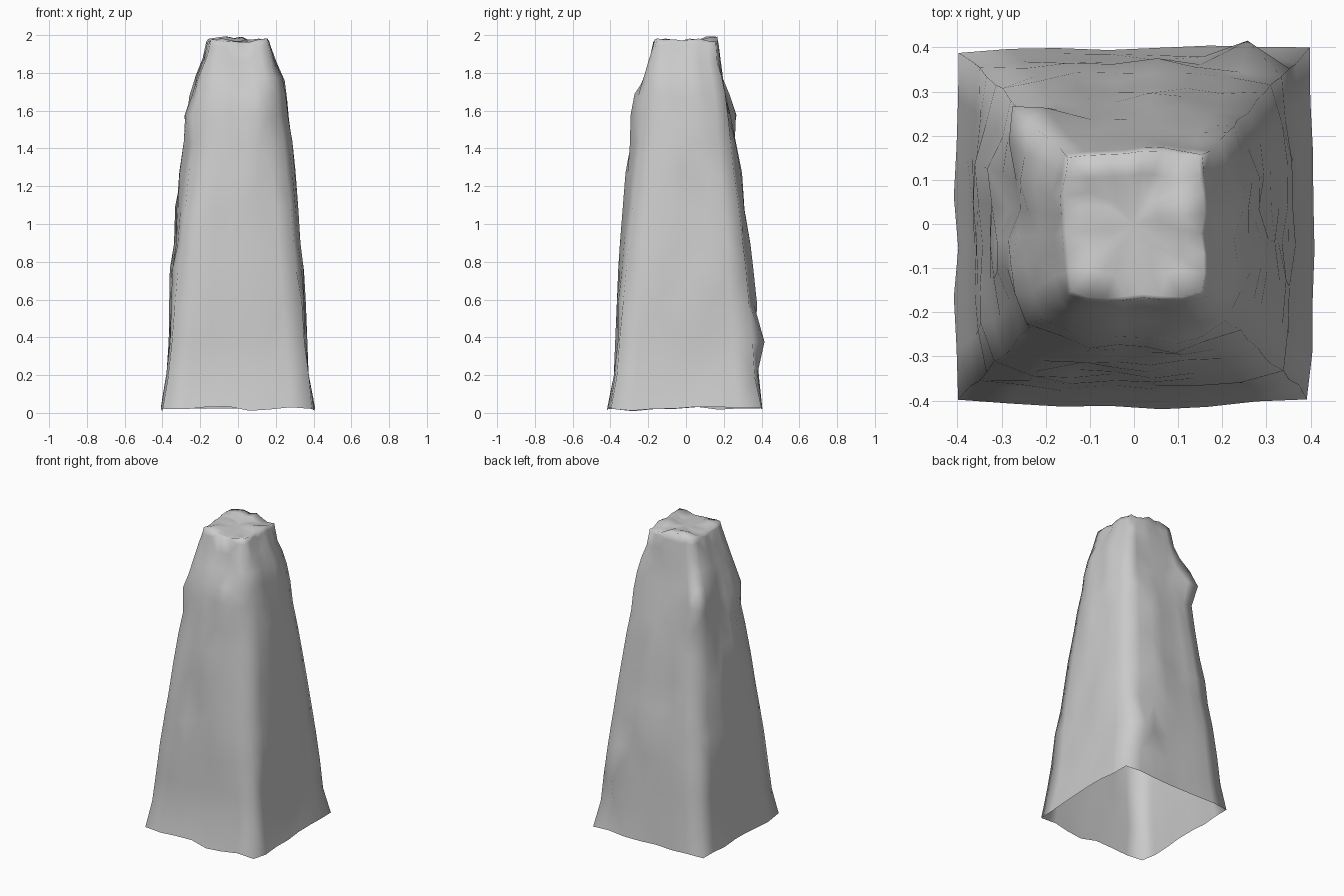
import bpy, bmesh, random
from mathutils import Vector, noise

if "Cube" in bpy.data.objects:
    bpy.data.objects.remove(bpy.data.objects["Cube"])

random.seed(4)
SEG = 7  # segments per side

# height, corner half width, then face distances: front, right, back, left
LEVELS = [
    (0.03, 0.395, 0.420, 0.410, 0.402, 0.411),
    (0.20, 0.370, 0.385, 0.375, 0.385, 0.380),
    (0.38, 0.352, 0.375, 0.365, 0.380, 0.368),
    (0.58, 0.333, 0.375, 0.362, 0.375, 0.368),
    (0.77, 0.315, 0.372, 0.370, 0.370, 0.370),
    (0.90, 0.300, 0.365, 0.345, 0.355, 0.342),
    (1.08, 0.278, 0.348, 0.330, 0.322, 0.338),
    (1.27, 0.257, 0.332, 0.315, 0.302, 0.322),
    (1.43, 0.240, 0.308, 0.302, 0.265, 0.304),
    (1.57, 0.226, 0.298, 0.284, 0.238, 0.282),
    (1.68, 0.212, 0.278, 0.265, 0.208, 0.268),
    (1.77, 0.195, 0.240, 0.245, 0.192, 0.235),
    (1.86, 0.172, 0.205, 0.205, 0.182, 0.200),
    (1.95, 0.157, 0.186, 0.172, 0.170, 0.170),
]
NORMALS = [Vector((0, -1, 0)), Vector((1, 0, 0)), Vector((0, 1, 0)), Vector((-1, 0, 0))]
# outcrops: centre, push, radius
OUTCROPS = [
    ((-0.225, 0.225, 1.59), (-0.05, 0.045, 0.02), 0.12),
    ((0.25, 0.37, 0.38), (0.01, 0.05, 0), 0.11),
    ((-0.24, -0.16, 1.55), (-0.025, 0.0, 0), 0.13),
]


def ring(level):
    """Rounded square ring with uneven, vertically streaked faces."""
    z, c, *dists = level
    pts = []
    for side, n in enumerate(NORMALS):
        tangent = Vector((-n.y, n.x, 0))
        for i in range(SEG):
            t = 2 * i / SEG - 1
            bulge = min(1.0, 1.3 * (1 - t * t))
            streak = noise.noise(Vector((side * 7 + t * 2.3, z * 1.6, 3)))
            d = c + (dists[side] - c) * bulge * (0.7 + 0.45 * streak)
            p = n * d + tangent * (c * t)
            p.z = z
            p += 0.012 * noise.noise_vector(p * 6)
            if z > 0.1:
                p.z += 0.015 * random.uniform(-1, 1)
            else:
                p.z = 0.024 + 0.025 * noise.noise(p * 5)
            for centre, push, r in OUTCROPS:
                f = max(0, 1 - (p - Vector(centre)).length / r)
                p += Vector(push) * min(1, f * 1.7)
            pts.append(p)
    return pts


bm = bmesh.new()
rings = [ring(l) for l in LEVELS]

# Crumbled top: shrinking rings with uneven height, higher at the back
top = rings[-1]
for scale in (0.95, 0.65, 0.33):
    inner = []
    for p in top:
        q = Vector((p.x * scale, p.y * scale, 1.970))
        q.z += 0.02 * noise.noise(q * 12)
        if q.y > 0.08 and q.x < 0.03:
            q.z += 0.018
        q.z = min(q.z, 2.0)
        inner.append(q)
    rings.append(inner)

# Skin the rings; the underside stays open
loops = [[bm.verts.new(p) for p in r] for r in rings]
count = SEG * 4
for a, b in zip(loops, loops[1:]):
    for i in range(count):
        j = (i + 1) % count
        bm.faces.new((a[i], a[j], b[j], b[i]))
centre = bm.verts.new((0, 0, 1.968))
for i in range(count):
    bm.faces.new((loops[-1][i], loops[-1][(i + 1) % count], centre))
bmesh.ops.triangulate(bm, faces=bm.faces[:])
bmesh.ops.recalc_face_normals(bm, faces=bm.faces[:])
for f in bm.faces:
    f.smooth = True

mesh = bpy.data.meshes.new("rock_pillar")
bm.to_mesh(mesh)
bm.free()
bpy.context.collection.objects.link(bpy.data.objects.new("rock_pillar", mesh))
